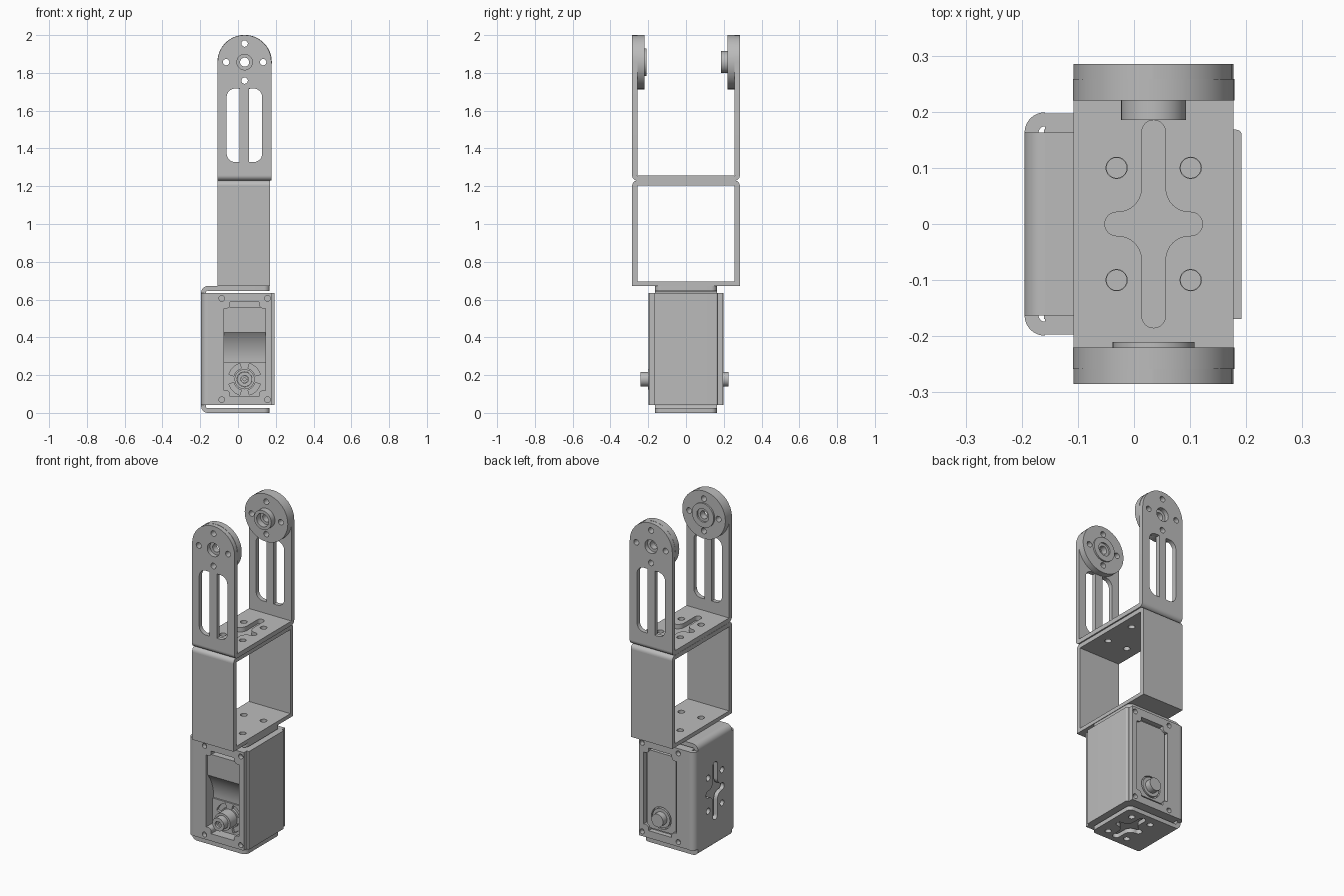
import bpy, bmesh
from math import sin, cos, pi, radians, tan
from mathutils import Matrix, Vector

cube = bpy.data.objects.get("Cube")
if cube:
    bpy.data.objects.remove(cube)

grey = bpy.data.materials.new("plain grey")
grey.use_nodes = True
grey.diffuse_color = (0.5, 0.5, 0.5, 1)
grey.node_tree.nodes["Principled BSDF"].inputs["Base Color"].default_value = (0.5, 0.5, 0.5, 1)

CX = 0.035          # centre line of the servo shaft
T = 0.027           # sheet thickness
# outline axes (u, v) and extrusion axis for each plane
PLANES = {
    "z": ((1, 0, 0), (0, 1, 0), (0, 0, 1)),
    "y": ((1, 0, 0), (0, 0, 1), (0, 1, 0)),
    "x": ((0, 1, 0), (0, 0, 1), (1, 0, 0)),
}


def prism(name, axis, lo, hi, outline, holes=()):
    """Extrude an outline with holes along an axis, from lo to hi."""
    curve = bpy.data.curves.new(name, "CURVE")
    curve.dimensions, curve.fill_mode = "2D", "BOTH"
    curve.extrude = (hi - lo) / 2
    for loop in [outline, *holes]:
        pts = [p for i, p in enumerate(loop)
               if (Vector(p) - Vector(loop[i - 1])).length > 1e-5]
        spline = curve.splines.new("POLY")
        spline.points.add(len(pts) - 1)
        for sp, p in zip(spline.points, pts):
            sp.co = (p[0], p[1], 0, 1)
        spline.use_cyclic_u = True
    temp = bpy.data.objects.new(name, curve)
    mesh = bpy.data.meshes.new_from_object(temp)
    bpy.data.objects.remove(temp)
    bpy.data.curves.remove(curve)
    u, v, w = (Vector(a) for a in PLANES[axis])
    bm = bmesh.new()
    bm.from_mesh(mesh)
    for vert in bm.verts:
        c = vert.co.copy()
        vert.co = u * c.x + v * c.y + w * (c.z + (lo + hi) / 2)
    bmesh.ops.remove_doubles(bm, verts=bm.verts, dist=1e-5)
    bmesh.ops.recalc_face_normals(bm, faces=bm.faces)
    bm.to_mesh(mesh)
    bm.free()
    mesh.shade_smooth()
    mesh.set_sharp_from_angle(angle=radians(30))
    mesh.materials.clear()
    mesh.materials.append(grey)
    ob = bpy.data.objects.new(name, mesh)
    bpy.context.scene.collection.objects.link(ob)
    return ob


def circle(u, v, r, n=32):
    return [(u + r * cos(2 * pi * i / n), v + r * sin(2 * pi * i / n)) for i in range(n)]


def fillet(corners, steps=8):
    """Round a polygon given as (u, v, radius) corners."""
    out = []
    for i, (u, v, r) in enumerate(corners):
        p = Vector((u, v))
        a = (Vector(corners[i - 1][:2]) - p).normalized()
        b = (Vector(corners[(i + 1) % len(corners)][:2]) - p).normalized()
        if r == 0:
            out.append((u, v))
            continue
        half = a.angle(b) / 2
        centre = p + (a + b).normalized() * (r / sin(half))
        start, end = p + a * (r / tan(half)) - centre, p + b * (r / tan(half)) - centre
        for k in range(steps + 1):
            d = start.lerp(end, k / steps)
            sweep = start.angle(end)
            f = k / steps
            d = (start * sin((1 - f) * sweep) + end * sin(f * sweep)) / sin(sweep)
            out.append(tuple(centre + d))
    return out


def rect(u0, u1, v0, v1, r=(0, 0, 0, 0)):
    return fillet([(u0, v0, r[0]), (u1, v0, r[1]), (u1, v1, r[2]), (u0, v1, r[3])])


def cross(cu, cv, long=0.185, short=0.087, w=0.021):
    """Cross-shaped slot, long along v, with rounded ends and wide fillets."""
    quarter = [(short, w, w * 0.99), (w, w, 0.043), (w, long, w * 0.99)]
    pts = []
    for su, sv in ((1, 1), (-1, 1), (-1, -1), (1, -1)):
        q = [(cu + su * a, cv + sv * b, r) for a, b, r in quarter]
        pts += q if su == sv else q[::-1]
    return fillet(pts)


def four(cu, cv, du, dv, r):
    return [circle(cu + a * du, cv + b * dv, r, 20) for a in (-1, 1) for b in (-1, 1)]


def diamond(cu, cv, d, r):
    return [circle(cu + a * d, cv + b * d, r, 20) for a, b in ((1, 0), (-1, 0), (0, 1), (0, -1))]


def sector(cu, cv, r0, r1, a0, a1, n=10):
    arc = [radians(a0 + (a1 - a0) * i / n) for i in range(n + 1)]
    return ([(cu + r1 * cos(a), cv + r1 * sin(a)) for a in arc]
            + [(cu + r0 * cos(a), cv + r0 * sin(a)) for a in reversed(arc)])


# Upper fork: base, bends, slotted arms, and round horns
XL, XR, YO, AXIS = -0.108, 0.177, 0.285, 1.857
holes4 = four(CX, 0, 0.066, 0.1, 0.019)
prism("fork_base", "z", 1.23, 1.23 + T, rect(XL, XR, T - YO, YO - T), [cross(CX, 0), *holes4])
slots = [rect(-0.06, 0.009, 1.328, 1.717, (0.045, 0, 0, 0.045)),
         rect(0.058, 0.128, 1.328, 1.717, (0, 0.045, 0.045, 0))]
for side, word in ((-1, "front"), (1, "back")):
    def along_y(name, a, b, outline, cuts=()):
        return prism(f"{word}_{name}", "y", min(side * a, side * b), max(side * a, side * b), outline, cuts)

    prism(f"{word}_fork_bend", "x", XL, XR,
          sector(side * (YO - T), 1.23 + T, 0.002, T, 270, 270 + side * 90))
    bolts = diamond(CX, AXIS, 0.098, 0.017)
    along_y("fork_arm", YO - T, YO, rect(XL, XR, 1.23 + T, 2.0, (0, 0, 0.142, 0.142)),
            [circle(CX, AXIS, 0.041), *slots, *bolts])
    along_y("horn_disc", 0.22, YO - T, circle(CX, AXIS, 0.144, 64), [circle(CX, AXIS, 0.024), *bolts])
    hub_r, hub_y = (0.073, 0.21) if side < 0 else (0.058, 0.185)
    along_y("horn_hub", hub_y, 0.22, circle(CX, AXIS, hub_r, 40), [circle(CX, AXIS, 0.04)])

    # Middle frame walls with bent top edges
    along_y("frame_wall", YO - T, YO, rect(XL, 0.17, 0.672, 1.203))
    prism(f"{word}_frame_bend", "x", XL, 0.17,
          sector(side * (YO - T), 1.203, 0.002, T, 90, 90 - side * 90))
prism("frame_top", "z", 1.203, 1.229, rect(XL, 0.17, T - YO, YO - T), holes4)
prism("frame_bottom", "z", 0.672, 0.695, rect(XL, 0.17, T - YO, YO - T), holes4)

# Servo bracket: back wall, top and bottom flanges, rounded bends
BX, R, W, MID = -0.195, 0.036, 0.163, 0.336
prism("bracket_wall", "x", BX, BX + 0.025, rect(-W, W, R, 0.672 - R),
      [cross(0, MID, 0.175), *four(0, MID, 0.066, 0.1, 0.018)])
prism("bracket_bottom", "z", 0, 0.026, rect(BX + R, 0.167, -W, W, (0, 0.03, 0.03, 0)),
      [cross(CX, 0, 0.13), *four(CX, 0, 0.066, 0.1, 0.018)])
prism("bracket_top", "z", 0.646, 0.672, rect(BX + R, 0.167, -W, W, (0, 0.03, 0.03, 0)),
      four(CX, 0, 0.066, 0.1, 0.018))
prism("bracket_bottom_bend", "y", -W, W, sector(BX + R, R, R - 0.025, R, 180, 270))
prism("bracket_top_bend", "y", -W, W, sector(BX + R, 0.672 - R, R - 0.025, R, 90, 180))

# Servo body and its covers
Z0, Z1 = 0.042, 0.635
prism("servo_body", "z", Z0, Z1, rect(-0.16, 0.192, -0.12, 0.168, (0, 0, 0.01, 0)))
hu, hv, n = 0.11, 0.25, 0.033
window = []
for su, sv in ((1, 1), (-1, 1), (-1, -1), (1, -1)):
    q = [(CX + su * hu, MID + sv * (hv - n), 0), (CX + su * (hu - n), MID + sv * (hv - n), 0.02),
         (CX + su * (hu - n), MID + sv * hv, 0)]
    window += q if su == sv else q[::-1]
window = fillet(window)
screws = four(CX, 0.338, 0.121, 0.268, 0.015)
prism("servo_front_shell", "y", -0.169, -0.12, rect(-0.16, 0.192, Z0, Z1), [window])
for side, word in ((-1, "front"), (1, "back")):
    y0, y1 = sorted((side * 0.168, side * 0.197))
    prism(f"{word}_cover", "y", y0, y1, rect(BX + R, 0.177, Z0, Z1), [window, *screws])
    prism(f"{word}_cover_bend", "z", Z0, Z1,
          sector(BX + R, side * W, R - 0.025, R, 180, 180 - side * 90))

# Front window: raised upper panel curving back to the dial panel
L, R0, R1 = 0.244, CX - hu, CX + hu
step = [(-0.12, 0.27)] + [(-0.125 - L * (1 - cos(radians(a))), 0.27 + L * sin(radians(a)))
                          for a in range(0, 42, 4)] + [(-0.187, 0.56), (-0.12, 0.56)]
prism("window_curve", "x", R0, R1, step)
SZ = 0.178
prism("dial_panel", "y", -0.135, -0.12, rect(R0, R1, 0.085, 0.27),
      [sector(CX, SZ, 0.06, 0.087, a - 28, a + 28) for a in (45, 135, 225, 315)])
prism("front_shaft_collar", "y", -0.2, -0.13, circle(CX, SZ, 0.053), [circle(CX, SZ, 0.04)])
prism("front_shaft", "y", -0.24, -0.13, circle(CX, SZ, 0.039), [circle(CX, SZ, 0.02)])
prism("front_shaft_screw", "y", -0.225, -0.13, circle(CX, SZ, 0.019), [circle(CX, SZ, 0.008, 16)])

# Back panel and idler shaft
prism("back_panel", "y", 0.165, 0.185, rect(R0 + 0.012, R1 - 0.012, 0.1, 0.57),
      [circle(CX, SZ, 0.066)])
prism("back_shaft_collar", "y", 0.165, 0.187, circle(CX, SZ, 0.058))
prism("back_shaft", "y", 0.165, 0.225, circle(CX, SZ, 0.039))
